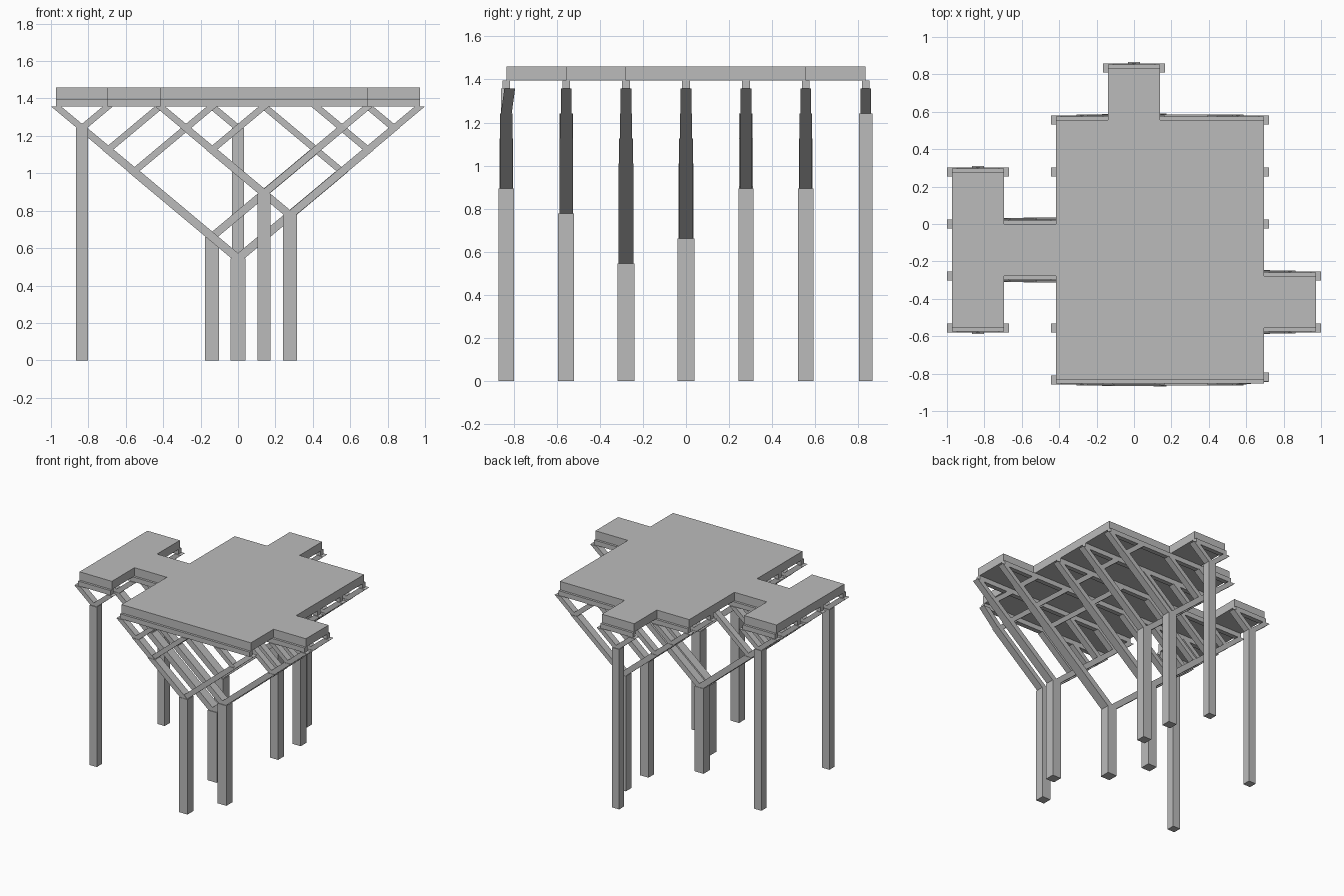
import bpy
import bmesh

if "Cube" in bpy.data.objects:
    bpy.data.objects.remove(bpy.data.objects["Cube"], do_unlink=True)

STEP = 0.278        # grid module
SLOPE = 0.836       # rise of every strut
NODE_Z = 1.358      # top of the struts
SLAB_Z = 1.395      # underside of the roof
TOP_Z = 1.46

grey = bpy.data.materials.new("concrete_grey")
grey.use_nodes = True
grey.diffuse_color = (0.5, 0.5, 0.5, 1)
grey.node_tree.nodes["Principled BSDF"].inputs["Base Color"].default_value = (0.5, 0.5, 0.5, 1)


def node_x(i):
    return (i - 3.5) * STEP


def finish(bm, name):
    bmesh.ops.recalc_face_normals(bm, faces=bm.faces)
    mesh = bpy.data.meshes.new(name)
    bm.to_mesh(mesh)
    bm.free()
    mesh.materials.append(grey)
    bpy.context.collection.objects.link(bpy.data.objects.new(name, mesh))


def prism(bm, bottom, top):
    """Closed solid between two matching loops."""
    a = [bm.verts.new(p) for p in bottom]
    b = [bm.verts.new(p) for p in top]
    bm.faces.new(a[::-1])
    bm.faces.new(b)
    for k in range(len(a)):
        n = (k + 1) % len(a)
        bm.faces.new((a[k], a[n], b[n], b[k]))


def rect(x, y, z, hx, hy):
    return [(x - hx, y - hy, z), (x + hx, y - hy, z), (x + hx, y + hy, z), (x - hx, y + hy, z)]


def strut(bm, start, end, y, leaves, shift=0):
    """Sloping strut with level ends, stouter the more ends it carries."""
    hx = 0.0245 + 0.0025 * leaves
    hy = 0.0215 + 0.0035 * leaves
    prism(bm, rect(start[0], y, start[1], hx, hy), rect(end[0], y + shift, end[1], hx, hy))


def arm(bm, outer, inward, count, centre, y, shift):
    """Long strut to the outer node, with a parallel inner strut to each further node."""
    xo = node_x(outer)

    def joint(k):
        return (xo + inward * k * STEP / 2, NODE_Z - SLOPE * k * STEP / 2)

    stops = [joint(k) for k in range(count)]
    stops.append((centre, NODE_Z - SLOPE * abs(centre - xo)))
    for k in range(count):
        strut(bm, stops[k + 1], stops[k], y, k + 1, shift if k == 0 else 0)
        if k:
            strut(bm, stops[k], (xo + inward * k * STEP, NODE_Z), y, 1)


# Roof slab
outline = [(2, -3), (6, -3), (6, -2), (7, -2), (7, -1), (6, -1), (6, 2), (4, 2), (4, 3), (3, 3),
           (3, 2), (2, 2), (2, 0), (1, 0), (1, 1), (0, 1), (0, -2), (1, -2), (1, -1), (2, -1)]
bm = bmesh.new()
prism(bm, [(node_x(i), j * STEP, SLAB_Z) for i, j in outline],
      [(node_x(i), j * STEP, TOP_Z) for i, j in outline])
finish(bm, "roof_slab")

# One beam, column and branching frame under each span
spans = [(-3, 2, 6), (-2, 0, 1), (-2, 2, 7), (-1, 0, 7), (0, 0, 6),
         (1, 0, 1), (1, 2, 6), (2, 2, 6), (3, 3, 4)]
for number, (row, first, last) in enumerate(spans, 1):
    y = row * STEP
    x0, x1 = node_x(first), node_x(last)
    centre = (x0 + x1) / 2
    fork = NODE_Z - SLOPE * (x1 - x0) / 2

    bm = bmesh.new()
    prism(bm, rect(centre, y, NODE_Z, (x1 - x0) / 2, 0.018),
          rect(centre, y, SLAB_Z, (x1 - x0) / 2, 0.018))
    finish(bm, f"roof_beam_{number}")

    half = 0.031 + 0.013 * (1.24 - fork)
    bm = bmesh.new()
    prism(bm, rect(centre, y, 0, half, half), rect(centre, y, fork, half, half))
    finish(bm, f"column_{number}")

    nodes = last - first + 1
    left = (nodes + 1) // 2
    bm = bmesh.new()
    arm(bm, first, 1, left, centre, y, 0)
    arm(bm, last, -1, nodes - left, centre, y, 0.016 if row == -3 else 0)
    finish(bm, f"branches_{number}")
